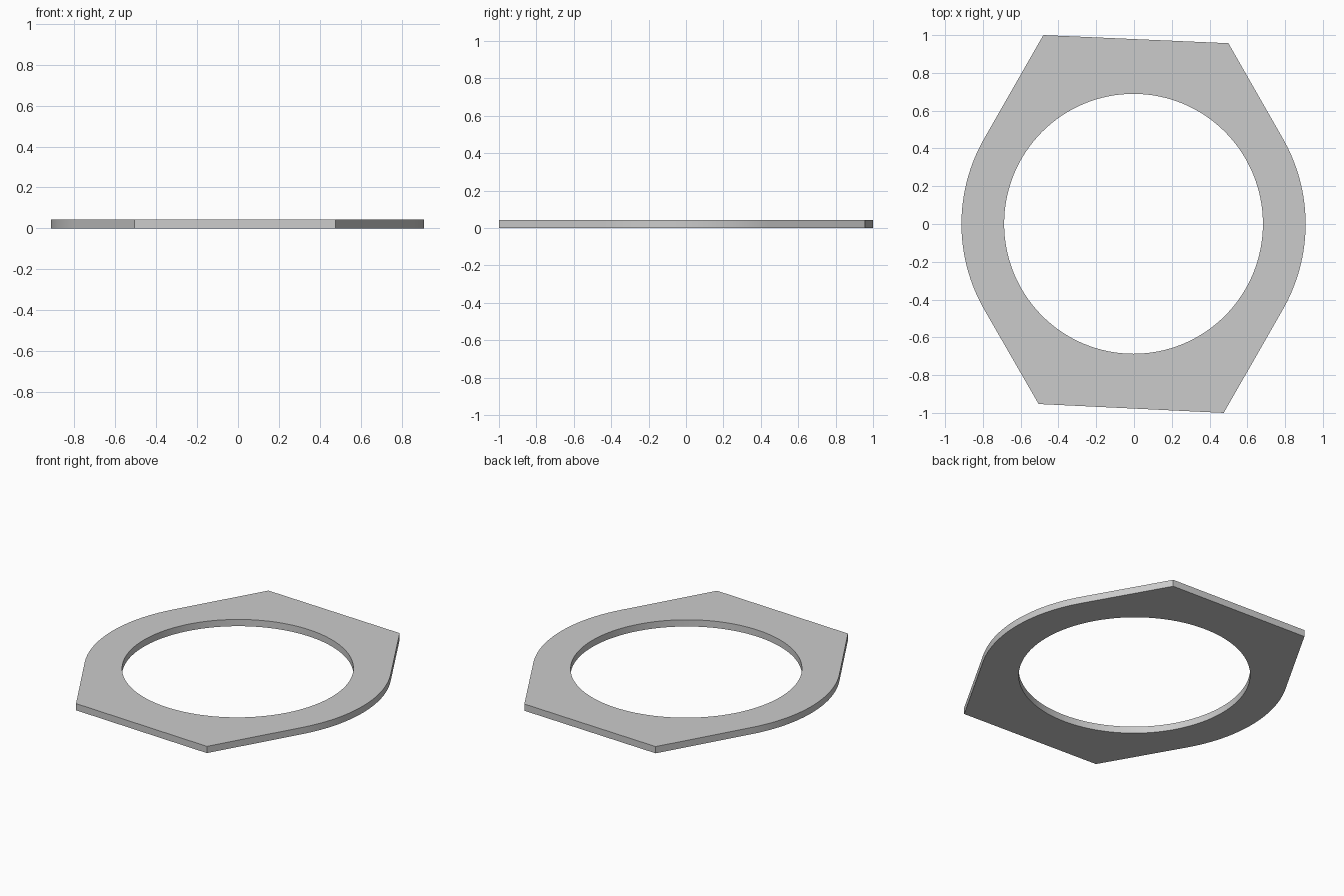
import bpy, bmesh
from math import sin, cos, radians, tau

if "Cube" in bpy.data.objects:
    bpy.data.objects.remove(bpy.data.objects["Cube"])

CX, R_OUT, R_IN, H = -0.0025, 0.911, 0.685, 0.044


def arc(start, end, n):
    return [(CX + R_OUT * cos(radians(start + (end - start) * i / n)),
             R_OUT * sin(radians(start + (end - start) * i / n))) for i in range(n + 1)]


# Outer profile: two rounded sides joined to slanted, nearly parallel ends
outer = (arc(-30, 30, 32) + [(0.50, 0.957), (-0.48, 1.0)]
         + arc(150, 210, 32) + [(-0.505, -0.953), (0.475, -1.0)])
# Round central opening
inner = [(CX + R_IN * cos(tau * i / 128), 0.001 + (R_IN + 0.003) * sin(tau * i / 128))
         for i in range(128)]

bm = bmesh.new()
edges = []
for loop in (outer, inner):
    vs = [bm.verts.new((x, y, 0)) for x, y in loop]
    edges += [bm.edges.new((a, b)) for a, b in zip(vs, vs[1:] + vs[:1])]
bmesh.ops.triangle_fill(bm, edges=edges, use_beauty=True)

# Thicken the flat ring into a plate
ext = bmesh.ops.extrude_face_region(bm, geom=bm.faces[:], use_keep_orig=True)
top = [v for v in ext["geom"] if isinstance(v, bmesh.types.BMVert)]
bmesh.ops.translate(bm, verts=top, vec=(0, 0, H))
bmesh.ops.recalc_face_normals(bm, faces=bm.faces[:])

mesh = bpy.data.meshes.new("ring_plate")
bm.to_mesh(mesh)
bm.free()
plate = bpy.data.objects.new("ring_plate", mesh)
bpy.context.collection.objects.link(plate)
bpy.context.view_layer.objects.active = plate
plate.select_set(True)
bpy.ops.object.shade_smooth_by_angle(angle=radians(30))
